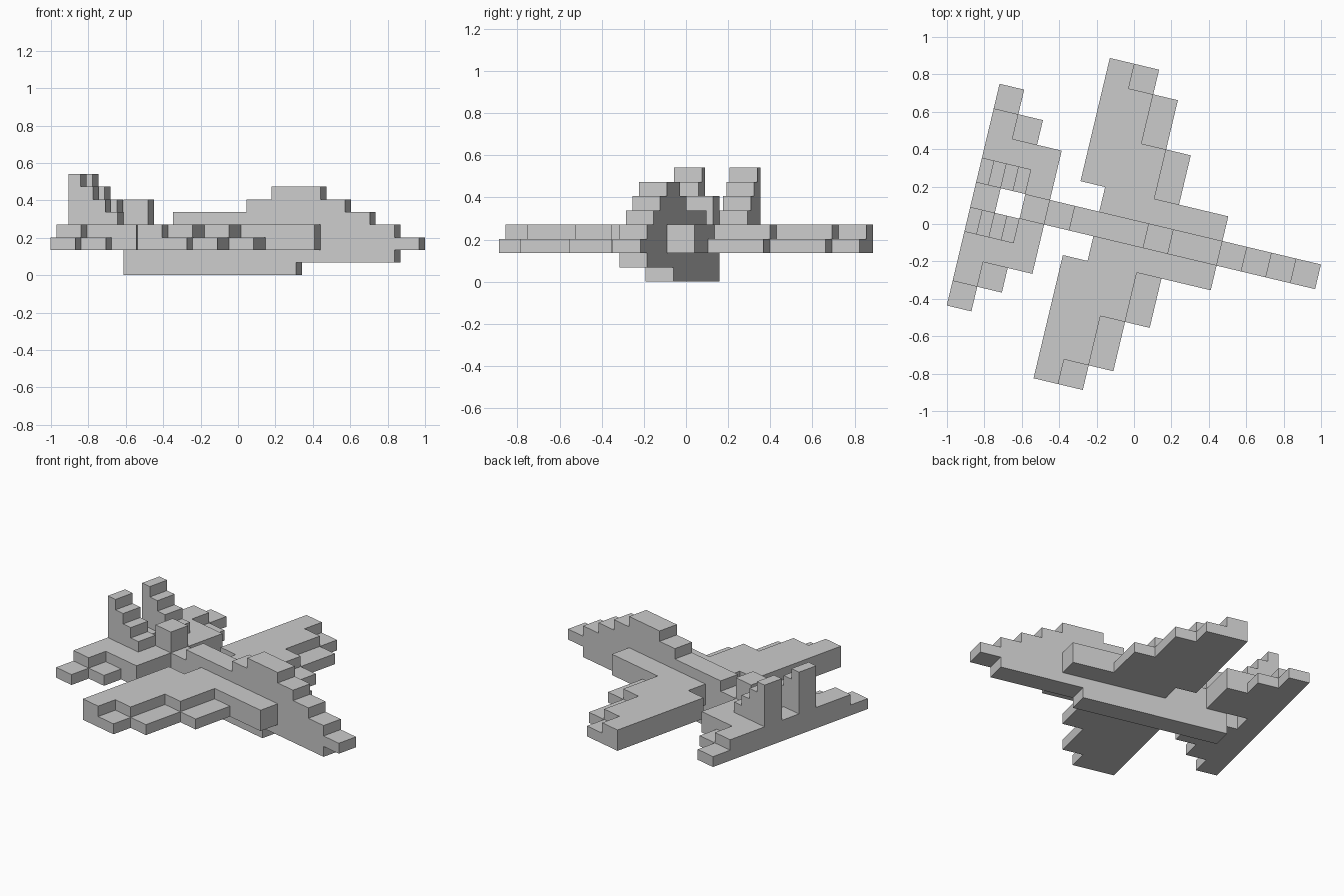
import bpy
import bmesh
import math
from mathutils import Matrix, Vector

cube = bpy.data.objects.get("Cube")
if cube:
    bpy.data.objects.remove(cube, do_unlink=True)

# Grid unit along and across the body; layers are half as high
UNIT = 0.1354
PLACE = (Matrix.Translation((-0.86, 0.157, 0))
         @ Matrix.Rotation(math.radians(-13.4), 4, 'Z')
         @ Matrix.Diagonal((UNIT, UNIT, UNIT / 2, 1)))


def build(name, slabs, side=1):
    """Extrude each (outline, axis, low, high) slab; side=-1 mirrors across the body."""
    bm = bmesh.new()
    for outline, axis, low, high in slabs:
        def point(a, b, depth):
            return Vector((a, b * side, depth) if axis == 'Z' else (a, depth * side, b))
        face = bm.faces.new([bm.verts.new(point(a, b, low)) for a, b in outline])
        grown = bmesh.ops.extrude_face_region(bm, geom=[face], use_keep_orig=True)
        moved = [v for v in grown["geom"] if isinstance(v, bmesh.types.BMVert)]
        bmesh.ops.translate(bm, verts=moved, vec=point(0, 0, high) - point(0, 0, low))
    bmesh.ops.recalc_face_normals(bm, faces=bm.faces)
    bm.transform(PLACE)
    mesh = bpy.data.meshes.new(name)
    bm.to_mesh(mesh)
    bm.free()
    obj = bpy.data.objects.new(name, mesh)
    bpy.context.collection.objects.link(obj)
    return obj


# Fuselage side profile with belly, nose, canopy and rear block
fuselage = [(2, 0), (9, 0), (9, 1), (13, 1), (13, 2), (14, 2), (14, 3), (13, 3),
            (13, 4), (12, 4), (12, 5), (11, 5), (11, 6), (10, 6), (10, 7), (8, 7),
            (8, 6), (7, 6), (7, 5), (4, 5), (4, 4), (3, 4), (3, 6), (2, 6)]
build("fuselage", [(fuselage, 'Y', -.5, .5)])

# Wing plans: the upper layer steps back from the leading edge
wing_lower = [(5, .5), (10, .5), (10, 1.5), (8, 1.5), (8, 3.5), (7, 3.5),
              (7, 5.5), (6, 5.5), (6, 6.5), (4, 6.5), (4, 1.5), (5, 1.5)]
wing_upper = [(5, .5), (10, .5), (10, 1.5), (7, 1.5), (7, 3.5), (6, 3.5),
              (6, 5.5), (5, 5.5), (5, 6.5), (4, 6.5), (4, 1.5), (5, 1.5)]

# Tailplane plans
tail_lower = [(0, .5), (3, .5), (3, 2.5), (2, 2.5), (2, 3.5), (1, 3.5), (1, 4.5), (0, 4.5)]
tail_upper = [(0, .5), (3, .5), (3, 2.5), (1, 2.5), (1, 3.5), (0, 3.5)]

# Stepped fin profile
fin = [(0, 4), (2, 4)]
for step in range(4):
    edge = 2 - step / 2
    fin += [(edge, 5 + step), (edge - .5, 5 + step)]

for label, side in (("back", 1), ("front", -1)):
    build(label + "_wing", [(wing_lower, 'Z', 2, 3), (wing_upper, 'Z', 3, 4)], side)
    build(label + "_tailplane", [(tail_lower, 'Z', 2, 3), (tail_upper, 'Z', 3, 4)], side)
    build(label + "_tail_fin", [(fin, 'Y', .5, 1.5)], side)

# Beam joining the tailplanes behind the gap
beam = [(0, -.5), (1, -.5), (1, .5), (0, .5)]
build("tail_beam", [(beam, 'Z', 2, 4)])
